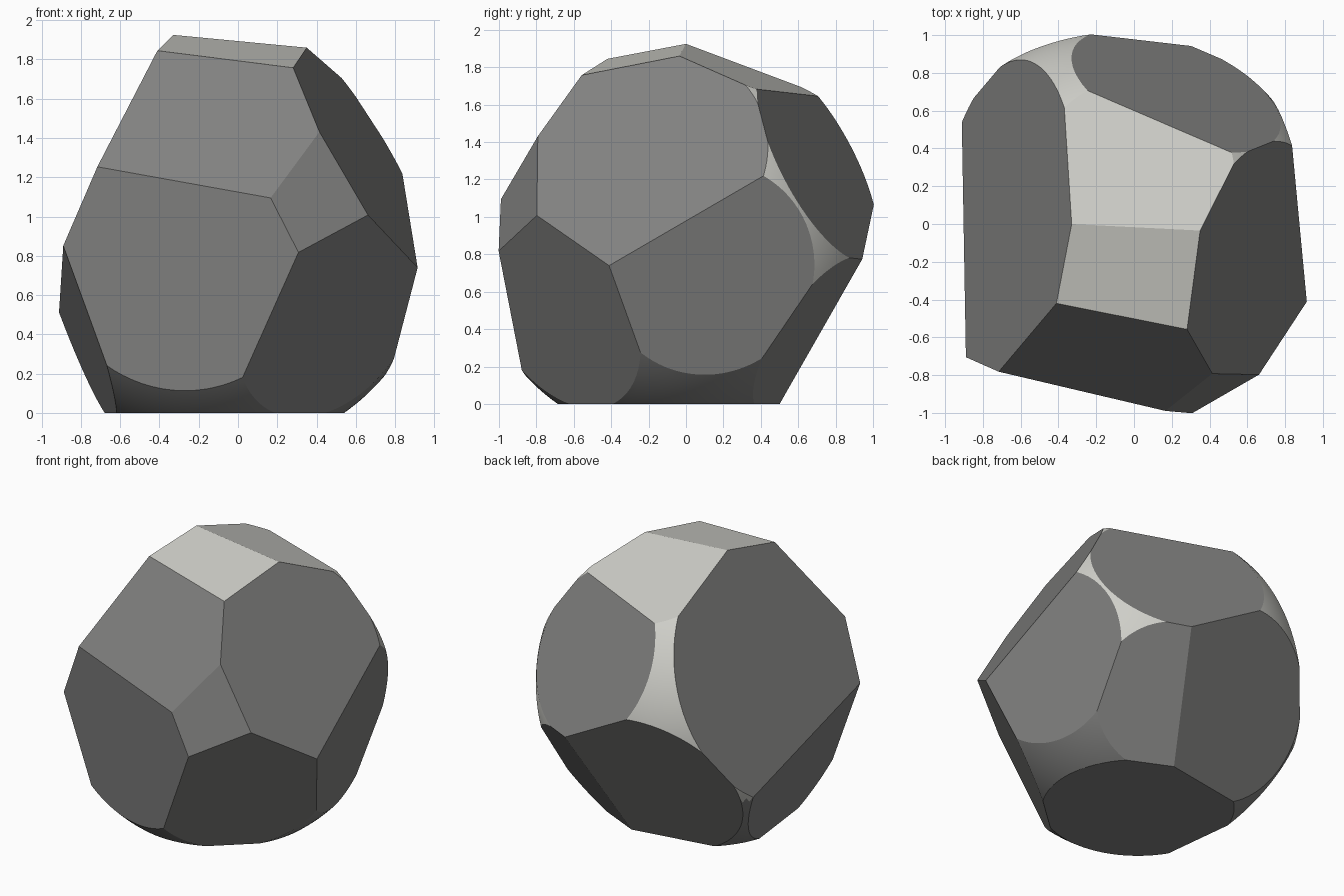
import bpy, bmesh
from mathutils import Vector, Matrix

if "Cube" in bpy.data.objects:
    bpy.data.objects.remove(bpy.data.objects["Cube"])


def material(name, rgb):
    m = bpy.data.materials.new(name)
    m.diffuse_color = (*rgb, 1.0)
    m.use_nodes = True
    m.node_tree.nodes["Principled BSDF"].inputs["Base Color"].default_value = m.diffuse_color
    return m


LIGHT, DARK = 0, 1
CENTRE, RADIUS = Vector((-0.085, -0.06, 0.89)), 1.088

# Flat cuts: outward normal, offset (normal . point = offset), colour
CUTS = [
    ((0.115, 0.382, 1), 1.887, LIGHT),            # top, back half
    ((0.085, -0.207, 1), 1.897, LIGHT),           # top, front half
    ((-0.1145, -1, 0.671), 1.705, DARK),          # front upper
    ((-0.25, -1, -0.083), 0.857, DARK),           # front lower
    ((0.076, -0.1752, 0.0466), 0.237, DARK),      # front right corner
    ((1, -0.247, 0.587), 1.4505, DARK),           # right upper
    ((0.113, -0.126, -0.075), 0.0997, DARK),      # right lower front
    ((1, 0.203, -0.187), 0.693, DARK),            # right lower back
    ((0.404, 1, 0.525), 1.4706, DARK),            # back upper
    ((-0.17, 1, -0.522), 0.487, DARK),            # back lower
    ((0.462, 1, -0.703), 0.538, DARK),            # back right lower
    ((-1, 0.106, 0.452), 1.2, DARK),              # left upper
    ((-1, -0.1165, -0.363), 0.663, DARK),         # left lower
    ((0, 0, -1), 0.0, DARK),                      # base
]

# Round boulder, pale above and dark underneath
bm = bmesh.new()
bmesh.ops.create_icosphere(bm, subdivisions=6, radius=RADIUS,
                           matrix=Matrix.Translation(CENTRE))
for f in bm.faces:
    f.smooth = True
    f.material_index = LIGHT if f.calc_center_median().z > 0.5 else DARK

# Slice each flat facet off the boulder and cap it
for normal, offset, colour in CUTS:
    n = Vector(normal)
    point = n * (offset / n.length_squared)
    cut = bmesh.ops.bisect_plane(
        bm, geom=bm.verts[:] + bm.edges[:] + bm.faces[:], dist=1e-5,
        plane_co=point, plane_no=n.normalized(), clear_outer=True)
    rim = [e for e in bm.edges if e.is_boundary]
    for e in rim:
        e.smooth = False
    for f in bmesh.ops.edgeloop_fill(bm, edges=rim)["faces"]:
        f.smooth = False
        f.material_index = colour
bmesh.ops.recalc_face_normals(bm, faces=bm.faces[:])

mesh = bpy.data.meshes.new("rock")
bm.to_mesh(mesh)
bm.free()
mesh.materials.append(material("pale stone", (0.62, 0.62, 0.58)))
mesh.materials.append(material("dark stone", (0.22, 0.22, 0.215)))
rock = bpy.data.objects.new("rock", mesh)
bpy.context.collection.objects.link(rock)
